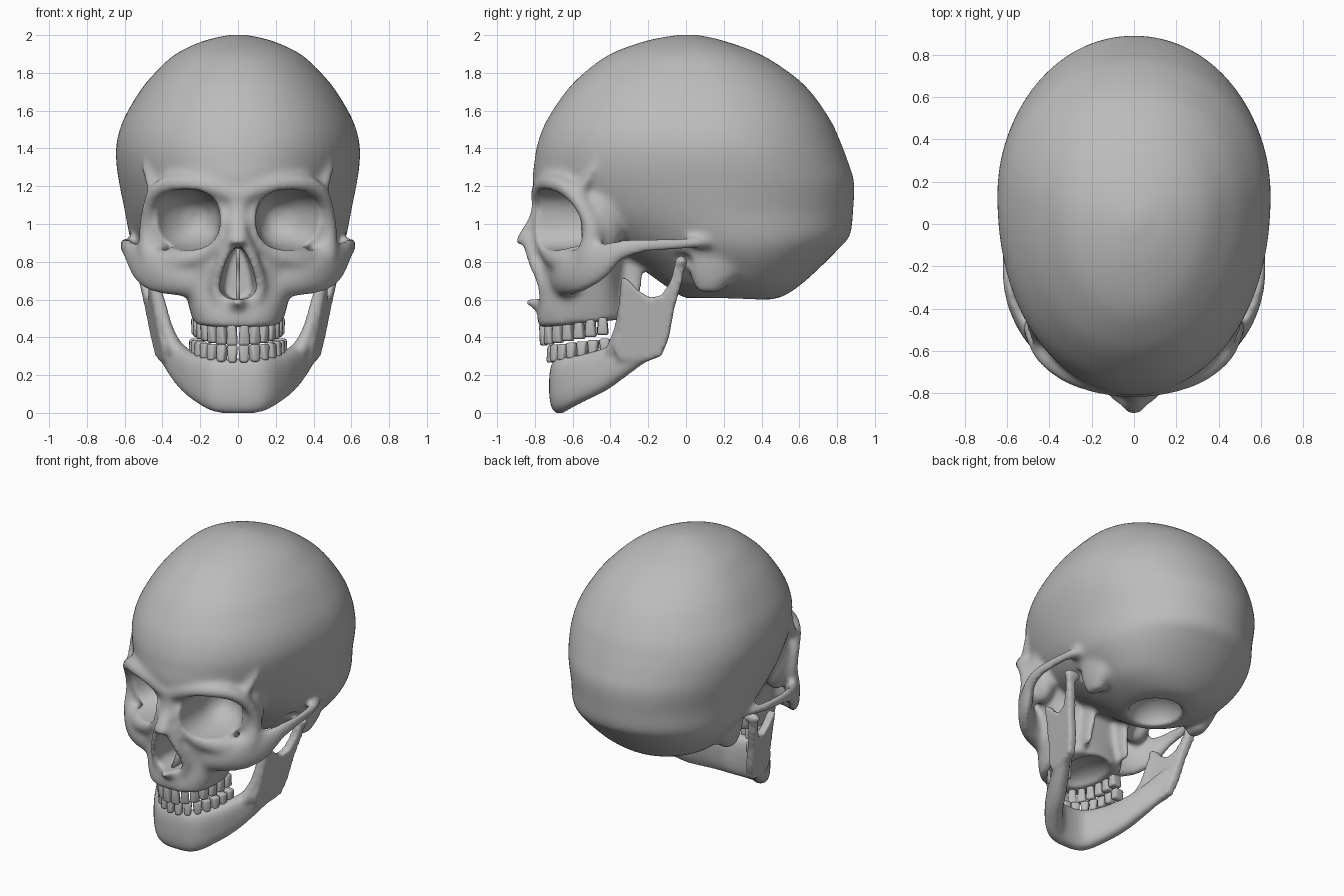
import bpy, bmesh, math
from mathutils import Vector, Matrix

if "Cube" in bpy.data.objects:
    bpy.data.objects.remove(bpy.data.objects["Cube"])

Y, Z = Vector((0, 1, 0)), Vector((0, 0, 1))
SIDES = (1, -1)

bone = bpy.data.materials.new("grey bone")
bone.use_nodes = True
bone.diffuse_color = (0.5, 0.5, 0.5, 1)
bone.node_tree.nodes["Principled BSDF"].inputs["Base Color"].default_value = (0.5, 0.5, 0.5, 1)


def spline(keys, steps=6):
    """Smooth curve through tuples of any length."""
    out = []
    for i in range(len(keys) - 1):
        a, b, c, d = (keys[min(max(j, 0), len(keys) - 1)] for j in range(i - 1, i + 3))
        for k in range(steps):
            t = k / steps
            out.append(tuple(
                q + t * ((r - p) + t * ((2 * p - 5 * q + 4 * r - s) + t * (3 * (q - r) + s - p))) / 2
                for p, q, r, s in zip(a, b, c, d)))
    return out + [tuple(keys[-1])]


def loft(bm, rings, side=1):
    rows = [[bm.verts.new((p[0] * side, p[1], p[2])) for p in ring] for ring in rings]
    for a, b in zip(rows, rows[1:]):
        for i in range(len(a)):
            j = (i + 1) % len(a)
            bm.faces.new((a[i], a[j], b[j], b[i]))
    bm.faces.new(rows[0])
    bm.faces.new(rows[-1])


def unit_ring(n=32, front=1.0, back=None):
    """Points of a rounded unit outline; lower powers are squarer."""
    pts = []
    for i in range(n):
        a = math.tau * (i + 0.5) / n
        c, s = math.cos(a), math.sin(a)
        p = back if back and s > 0 else front
        pts.append((math.copysign(abs(c) ** p, c), math.copysign(abs(s) ** p, s)))
    return pts


def stack(bm, keys, p_back, tilt=0.0):
    """Egg-shaped level rings from (z, front, back, half width, front power)."""
    rings = []
    for z, front, back, w, p_front in spline(keys):
        mid = front + 0.57 * (back - front)
        ring = []
        for c, s in unit_ring(64, p_front, p_back):
            y = mid + s * ((back - mid) if s > 0 else (mid - front))
            ring.append((c * w, y, z + tilt * (y - front)))
        rings.append(ring)
    loft(bm, rings)


def tube(bm, keys, ref, sides=SIDES, p=1.0):
    """Sweep along (x, y, z, across radius, radius along ref)."""
    pts = spline(keys)
    rings = []
    for i, (x, y, z, ru, rv) in enumerate(pts):
        t = Vector(pts[min(i + 1, len(pts) - 1)][:3]) - Vector(pts[max(i - 1, 0)][:3])
        u = t.cross(ref).normalized()
        rings.append([Vector((x, y, z)) + u * ru * c + ref * rv * s for c, s in unit_ring(20, p)])
    for side in sides:
        loft(bm, rings, side)


def ball(bm, centre, radii, sides=SIDES):
    for side in sides:
        m = Matrix.Translation((centre[0] * side, centre[1], centre[2])) @ Matrix.Diagonal((*radii, 1))
        bmesh.ops.create_uvsphere(bm, u_segments=32, v_segments=20, radius=1, matrix=m)


def make(name, bm):
    bmesh.ops.recalc_face_normals(bm, faces=bm.faces)
    me = bpy.data.meshes.new(name)
    bm.to_mesh(me)
    bm.free()
    ob = bpy.data.objects.new(name, me)
    bpy.context.scene.collection.objects.link(ob)
    return ob


def remesh(ob, size, smooth):
    m = ob.modifiers.new("remesh", 'REMESH')
    m.mode, m.voxel_size, m.use_smooth_shade = 'VOXEL', size, True
    s = ob.modifiers.new("soften", 'SMOOTH')
    s.factor, s.iterations = 0.5, smooth


def bake(ob):
    """Apply the modifiers, then shade and colour."""
    bpy.context.view_layer.update()
    me = bpy.data.meshes.new_from_object(ob.evaluated_get(bpy.context.evaluated_depsgraph_get()))
    ob.modifiers.clear()
    ob.data = me
    me.materials.clear()
    me.materials.append(bone)
    me.shade_smooth()


# Braincase, with pinched temples low down
bm = bmesh.new()
stack(bm, [(.60, .04, .45, .15, 1), (.62, -.03, .52, .26, 1), (.68, -.12, .61, .39, 1),
           (.77, -.25, .71, .48, 1.05), (.86, -.42, .80, .545, 1.1), (.94, -.60, .868, .575, 1.15),
           (1.07, -.77, .885, .60, 1.1), (1.22, -.81, .89, .63, 1), (1.33, -.803, .858, .645, .96),
           (1.43, -.785, .82, .643, .94), (1.55, -.737, .765, .608, .93), (1.70, -.637, .66, .522, .93),
           (1.80, -.54, .55, .44, .95), (1.90, -.40, .39, .33, 1), (1.97, -.21, .20, .18, 1),
           (2.002, -.04, .06, .04, 1)], .98)
# Upper jaw and middle of the face
stack(bm, [(.45, -.785, -.31, .235, .75), (.53, -.785, -.32, .258, .75), (.62, -.765, -.33, .28, .75),
           (.70, -.755, -.33, .30, .75), (.80, -.76, -.32, .34, .75), (.90, -.765, -.27, .37, .75),
           (1.05, -.775, -.25, .38, .75), (1.18, -.78, -.25, .36, .75)], .75, 0.1)
# Forehead behind the brows
ball(bm, (0, -.34, 1.27), (.475, .455, .34), (1,))
# Eye socket rims
tube(bm, [(0, -.77, 1.15, .06, .055), (.17, -.745, 1.205, .05, .06), (.33, -.69, 1.215, .05, .06),
          (.43, -.61, 1.17, .045, .06), (.478, -.53, 1.06, .036, .048), (.48, -.495, .95, .045, .055),
          (.45, -.545, .83, .07, .05), (.37, -.625, .80, .06, .05), (.28, -.68, .81, .05, .05),
          (.16, -.735, .85, .04, .04), (.10, -.765, .95, .035, .04), (.08, -.765, 1.06, .035, .04)], Y)
# Temple ridges and outer socket walls
tube(bm, [(.43, -.58, 1.15, .04, .05), (.435, -.51, 1.26, .07, .035), (.43, -.45, 1.38, .08, .015)], Y)
ball(bm, (.40, -.45, 1.02), (.09, .12, .2))
# Cheekbones and arches
tube(bm, [(.22, -.64, .71, .08, .11), (.33, -.62, .725, .07, .105), (.42, -.575, .75, .055, .12),
          (.495, -.50, .78, .045, .12), (.545, -.42, .81, .038, .095), (.58, -.34, .86, .03, .06),
          (.60, -.22, .885, .026, .04), (.592, -.05, .895, .026, .035),
          (.565, .06, .90, .035, .03), (.52, .14, .9, .03, .03)], Z)
# Nasal bones, rims of the nose opening and the spine below it
tube(bm, [(0, -.775, 1.14, .06, .04), (0, -.79, 1.04, .05, .04), (0, -.84, .95, .055, .045),
          (0, -.87, .895, .05, .04)], Y, (1,))
tube(bm, [(.035, -.83, .92, .035, .04), (.083, -.797, .80, .035, .045), (.115, -.76, .69, .035, .035),
          (.10, -.75, .60, .03, .03), (.03, -.76, .58, .02, .03)], Y)
tube(bm, [(0, -.74, .575, .08, .045), (0, -.80, .582, .045, .035), (0, -.855, .59, .02, .015)], Z, (1,))
# Bony points behind the ears and plates behind the palate
tube(bm, [(.44, .17, .86, .08, .17), (.43, .15, .73, .065, .13), (.42, .12, .64, .04, .06)], Y)
tube(bm, [(.13, -.29, .84, .028, .08), (.14, -.29, .68, .025, .06), (.16, -.28, .53, .02, .04)], Y)
cranium = make("cranium", bm)

# Cutter for sockets, nose, palate, jaw joints and the opening under the base
bm = bmesh.new()
for side in SIDES:
    loft(bm, [[(cx + c * rx, y, 1.022 + s * rz) for c, s in unit_ring(40, 0.82)]
              for y, cx, rx, rz in spline([(-1, .285, .192, .165), (-.72, .28, .185, .162),
                                           (-.60, .272, .172, .152), (-.50, .25, .14, .125),
                                           (-.43, .23, .085, .08), (-.405, .22, .04, .04),
                                           (-.397, .22, .006, .006)])], side)
loft(bm, [[(c * w * (1 - .3 * s), y, .69 + s * (.19 if s > 0 else .09)) for c, s in unit_ring(40)]
          for y, w in ((-1, .094), (-.7, .094), (-.5, .07))])
ball(bm, (0, -.48, .43), (.16, .22, .11), (1,))
ball(bm, (0, .21, .60), (.17, .18, .14), (1,))
ball(bm, (.5, -.03, .795), (.1, .07, .06))
cutter = make("opening_cutter", bm)
cutter.hide_render = True

remesh(cranium, 0.018, 6)
cut = cranium.modifiers.new("openings", 'BOOLEAN')
cut.operation, cut.solver, cut.object = 'DIFFERENCE', 'EXACT', cutter
remesh(cranium, 0.0125, 6)
bake(cranium)
bpy.data.objects.remove(cutter)

# Thin wall inside the nose
bm = bmesh.new()
wall = [(-.80, .87), (-.5, .87), (-.5, .6), (-.74, .6), (-.68, .68), (-.70, .78)]
loft(bm, [[(x, y, z) for y, z in wall] for x in (-.01, .01)])
bake(make("nasal_septum", bm))

# Lower jaw: curved body, rising branches and joint heads
bm = bmesh.new()
half = [(.12, -.65, .15, .06, .145), (.21, -.55, .183, .058, .127), (.28, -.43, .23, .055, .115),
        (.335, -.33, .29, .05, .105), (.38, -.24, .355, .04, .105), (.41, -.16, .40, .03, .10),
        (.425, -.11, .43, .02, .06)]
full = [(-k[0], *k[1:]) for k in reversed(half)] + [(0, -.67, .143, .055, .147)] + half
tube(bm, full, Z, (1,), 0.75)
branch = [(-.39, .36), (-.355, .43), (-.35, .55), (-.345, .72), (-.31, .71), (-.25, .645), (-.19, .61),
          (-.13, .62), (-.08, .70), (-.05, .82), (0, .82), (-.02, .70), (-.063, .55), (-.09, .40),
          (-.13, .30), (-.2, .275), (-.28, .28), (-.36, .28)]
for side in SIDES:
    loft(bm, [[(.395 + .17 * (z - .28) + .18 * (y + .2) + off, y, z) for y, z in branch]
              for off in (-.03, .03)], side)
# Front edge of each branch, running down into the body
tube(bm, [(.44, -.32, .70, .025, .025), (.405, -.335, .56, .03, .025), (.375, -.345, .44, .035, .04),
          (.33, -.37, .33, .045, .06)], Y)
ball(bm, (.50, -.025, .80), (.065, .034, .034))
jaw = make("lower_jaw", bm)
remesh(jaw, 0.0125, 9)
bake(jaw)


# Tooth rows, evenly spaced around an arch
def teeth(name, rx, ry, cy, z0, height, root, count=14):
    bm = bmesh.new()
    arc = [(rx * math.sin(a), cy - ry * math.cos(a))
           for a in (math.pi * (i / 400 - 0.5) for i in range(401))]
    run = [0]
    for a, b in zip(arc, arc[1:]):
        run.append(run[-1] + math.dist(a, b))
    pitch = run[-1] / count
    for k in range(count):
        i = next(j for j, r in enumerate(run) if r >= (k + 0.5) * pitch)
        (x, y), a, b = arc[i], arc[i - 1], arc[i + 1]
        back = abs(k - (count - 1) / 2) / (count / 2)
        verts = bmesh.ops.create_cube(bm, size=1)["verts"]
        for v in verts:
            if v.co.z * root > 0:
                v.co.x *= 0.72
            else:
                v.co.y *= 0.7 + 0.25 * back
        turn = math.atan2(b[1] - a[1], b[0] - a[0])
        m = (Matrix.Translation((x, y, z0 + .15 * (y - cy + ry))) @ Matrix.Rotation(turn, 4, 'Z')
             @ Matrix.Diagonal((pitch * 0.95, .05 + .03 * back, height * (1 - .2 * back), 1)))
        bmesh.ops.transform(bm, matrix=m, verts=verts)
    ob = make(name, bm)
    bev = ob.modifiers.new("round", 'BEVEL')
    bev.width, bev.segments = 0.014, 3
    bake(ob)


teeth("upper_teeth", .21, .345, -.41, .412, .115, 1)
teeth("lower_teeth", .222, .315, -.40, .312, .095, -1)
